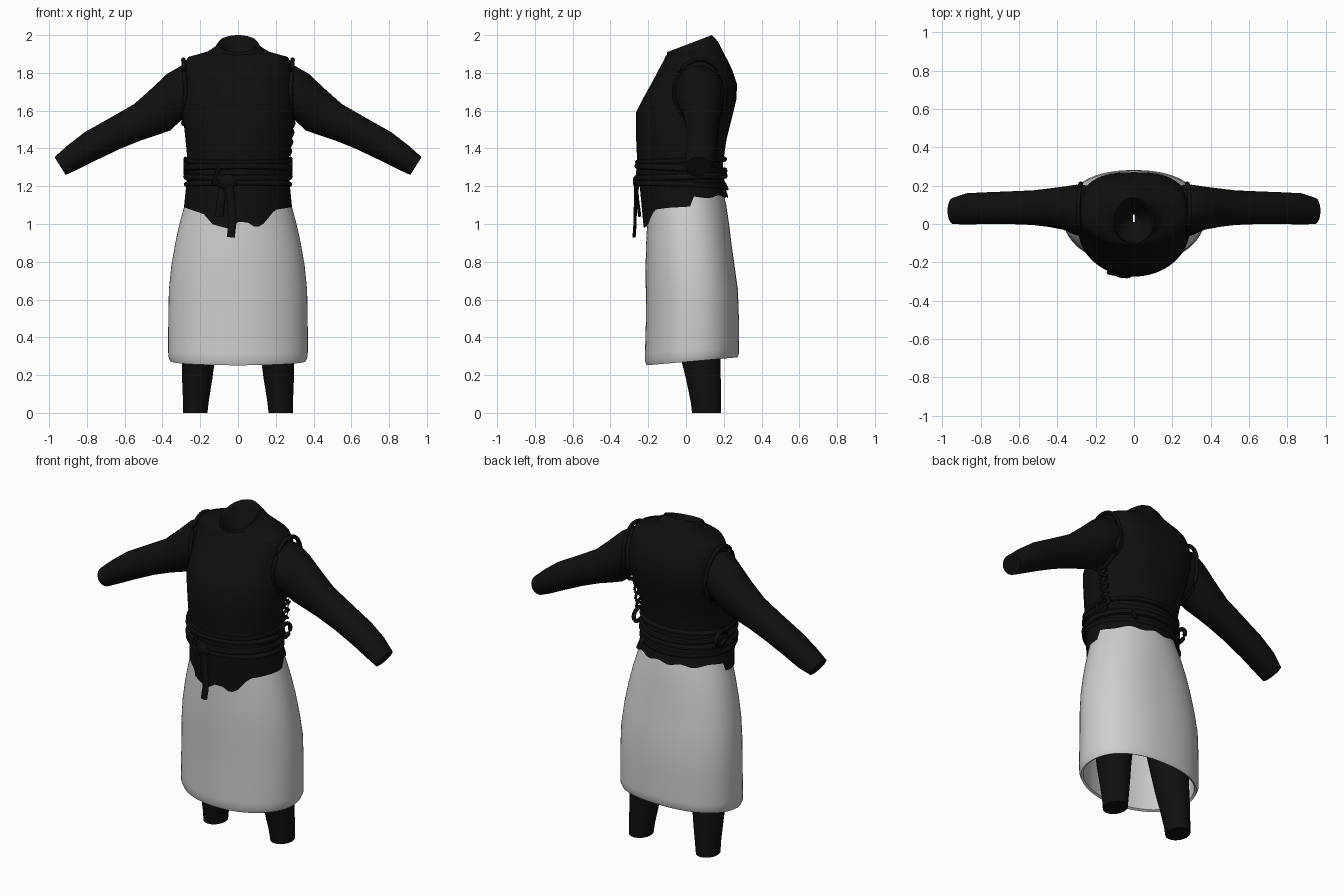
import bpy, bmesh, math
from mathutils import Vector

old = bpy.data.objects.get("Cube")
if old:
    bpy.data.objects.remove(old, do_unlink=True)


def material(name, colour, rough):
    m = bpy.data.materials.new(name)
    m.use_nodes = True
    m.diffuse_color = (*colour, 1)
    node = m.node_tree.nodes["Principled BSDF"]
    node.inputs["Base Color"].default_value = (*colour, 1)
    node.inputs["Roughness"].default_value = rough
    return m


BLACK = material("black cloth", (0.005, 0.005, 0.005), 0.8)
GREY = material("pale grey cloth", (0.62, 0.62, 0.62), 0.8)
SEG = 64


def add_mesh(name, bm, mat):
    bmesh.ops.recalc_face_normals(bm, faces=bm.faces)
    me = bpy.data.meshes.new(name)
    bm.to_mesh(me)
    bm.free()
    me.materials.append(mat)
    me.shade_smooth()
    me.set_sharp_from_angle(angle=math.radians(45))
    ob = bpy.data.objects.new(name, me)
    bpy.context.collection.objects.link(ob)
    return ob


def loft(name, rings, mat, cap_start=False, cap_end=False):
    """Skin a list of closed point rings."""
    bm = bmesh.new()
    rows = [[bm.verts.new(p) for p in ring] for ring in rings]
    n = len(rows[0])
    for a, b in zip(rows, rows[1:]):
        for i in range(n):
            j = (i + 1) % n
            bm.faces.new((a[i], a[j], b[j], b[i]))
    if cap_start:
        bm.faces.new(rows[0])
    if cap_end:
        bm.faces.new(rows[-1])
    return add_mesh(name, bm, mat)


def level(z, rx, front, back, tilt=0, cx=0, power=2.0):
    """Oval ring around the body; power squares off its back half."""
    mid, half = (front + back) / 2, (back - front) / 2
    pts = []
    for i in range(SEG):
        t = math.tau * i / SEG
        c, s = math.cos(t), math.sin(t)
        e = 2 / power if s > 0 else 1
        x = math.copysign(abs(c) ** e, c)
        y = math.copysign(abs(s) ** e, s)
        pts.append(Vector((cx + rx * x, mid + half * y, z + tilt * y)))
    return pts


def tube(name, points, radius, closed=False, flat=1.0):
    """Round or flattened cord along a path, as a mesh."""
    pts = [Vector(p) for p in points]
    n, rings = len(pts), []
    for i, p in enumerate(pts):
        a = pts[(i - 1) % n] if closed else pts[max(i - 1, 0)]
        b = pts[(i + 1) % n] if closed else pts[min(i + 1, n - 1)]
        d = (b - a).normalized()
        side = d.cross(Vector((0, 1, 0) if abs(d.y) < 0.8 else (0, 0, 1))).normalized()
        if closed:
            side = d.cross(Vector((0, 0, 1) if abs(d.z) < 0.8 else (0, 1, 0))).normalized()
        up = side.cross(d)
        rings.append([p + side * radius * math.cos(k * math.tau / 8)
                      + up * radius * flat * math.sin(k * math.tau / 8) for k in range(8)])
    if closed:
        rings.append(rings[0])
    ob = loft(name, rings, BLACK, not closed, not closed)
    if closed:
        bm = bmesh.new()
        bm.from_mesh(ob.data)
        bmesh.ops.remove_doubles(bm, verts=bm.verts, dist=1e-5)
        bm.to_mesh(ob.data)
        bm.free()
    return ob


# Vest: ragged hem, chest, shoulders, tilted collar and inner neck funnel
HEM = [(-.29, 1.09), (-.175, 1.05), (-.14, 1.0), (-.05, .975), (0, 1.01), (.05, 1.01),
       (.095, .98), (.13, .995), (.195, 1.075), (.29, 1.09)]


def hem_height(p):
    if p.y > 0.04:
        return 1.145 + 0.008 * math.sin(p.x * 45)
    for (x0, z0), (x1, z1) in zip(HEM, HEM[1:]):
        if p.x <= x1:
            return z0 + (z1 - z0) * (p.x - x0) / (x1 - x0)
    return 1.09


hem = level(1.1, .286, -.226, .222)
for p in hem:
    p.z = hem_height(p)
vest = [hem,
        level(1.20, .275, -.245, .205),
        level(1.32, .266, -.258, .195),
        level(1.45, .278, -.264, .215, power=2.2),
        level(1.59, .294, -.265, .25, power=2.5),
        level(1.66, .294, -.23, .267, power=2.7),
        level(1.74, .290, -.185, .27, power=2.7),
        level(1.81, .285, -.148, .247, power=2.7),
        level(1.865, .276, -.118, .222, power=2.5),
        level(1.885, .262, -.11, .21, power=2.4),
        level(1.91, .165, -.102, .19, .015),
        level(1.93, .125, -.10, .17, .035),
        level(1.955, .105, -.10, .137, .045),
        level(1.945, .092, -.085, .122, .045),
        level(1.91, .085, -.07, .11, .03),
        level(1.84, .02, .01, .05)]
loft("vest", vest, BLACK)

# Sleeves: top x/z, underside x/z, front and back y of each section
SLEEVE = [((.23, 1.82), (.22, 1.56), -.05, .20),
          ((.30, 1.838), (.30, 1.55), -.06, .205),
          ((.375, 1.795), (.36, 1.495), -.03, .195),
          ((.46, 1.715), (.43, 1.47), -.015, .185),
          ((.55, 1.635), (.51, 1.444), -.005, .175),
          ((.68, 1.56), (.62, 1.40), 0, .17),
          ((.81, 1.487), (.75, 1.338), 0, .165),
          ((.90, 1.418), (.85, 1.288), -.003, .16),
          ((.972, 1.354), (.912, 1.26), 0, .137)]
for side, word in ((1, "left"), (-1, "right")):
    rings = []
    for top, low, front, back in SLEEVE:
        a, b = Vector((side * top[0], 0, top[1])), Vector((side * low[0], 0, low[1]))
        mid = (a + b) / 2 + Vector((0, (front + back) / 2, 0))
        rings.append([mid + (a - b) / 2 * math.cos(t) + Vector((0, (back - front) / 2, 0)) * math.sin(t)
                      for t in (math.tau * i / 32 for i in range(32))])
    loft(word + "_sleeve", rings, BLACK, cap_end=True)

    # Rolled armhole edge
    hole = [(side * (.277 + .012 * abs(math.sin(t))), .075 + .135 * math.cos(t), 1.70 + .17 * math.sin(t))
            for t in (math.tau * i / 40 for i in range(40))]
    tube(word + "_armhole_edge", hole, .012, True)

    # Trouser legs, running up under the skirt
    loft(word + "_leg", [
        level(0, .064, .032, .185, cx=side * .226),
        level(.06, .068, .025, .186, cx=side * .223),
        level(.18, .080, 0, .184, cx=side * .216),
        level(.28, .088, -.025, .182, cx=side * .210),
        level(.45, .100, -.06, .19, cx=side * .200),
        level(.75, .125, -.10, .20, cx=side * .165),
        level(1.0, .130, -.12, .18, cx=side * .135)], BLACK, True, True)

# Skirt: open below, with a rounded lower edge
loft("skirt", [
    level(1.20, .25, -.19, .19),
    level(1.10, .283, -.202, .213, power=2.1),
    level(1.00, .31, -.206, .228, power=2.2),
    level(.90, .332, -.211, .24, power=2.3),
    level(.78, .353, -.214, .257, power=2.3),
    level(.65, .366, -.213, .275, power=2.3),
    level(.50, .369, -.212, .28, power=2.3),
    level(.33, .370, -.217, .281, .016, power=2.3),
    level(.295, .368, -.217, .281, .02, power=2.3),
    level(.273, .358, -.208, .272, .021, power=2.3),
    level(.28, .345, -.196, .26, .02, power=2.3),
    level(.60, .350, -.196, .262, power=2.3),
    level(1.0, .29, -.19, .21)], GREY)

# Waist cords wound around the body at slight slants
for k, (z, tilt, r) in enumerate([(1.335, .008, .014), (1.295, -.012, .017),
                                  (1.25, .006, .018), (1.21, -.008, .015)]):
    tube("waist_cord_%d" % (k + 1), level(z, .272, -.256, .203, tilt), r, True)

# Front knot with hanging ends
bm = bmesh.new()
bmesh.ops.create_uvsphere(bm, u_segments=16, v_segments=8, radius=1)
for v in bm.verts:
    v.co = Vector((-.05 + v.co.x * .05, -.262 + v.co.y * .02, 1.225 + v.co.z * .035))
add_mesh("front_knot", bm, BLACK)
tube("long_cord_end", [(-.05, -.265, 1.23), (-.035, -.268, 1.1), (-.03, -.27, 1.0), (-.038, -.275, .93)], .021, flat=.4)
tube("short_cord_end", [(-.07, -.262, 1.23), (-.09, -.258, 1.14), (-.10, -.245, 1.04)], .021, flat=.4)
tube("front_loop", [(-.10, -.25, 1.30), (-.13, -.252, 1.22), (-.07, -.262, 1.19), (-.04, -.265, 1.24)], .013)

# Side ties at the waist
for side, word in ((1, "left"), (-1, "right")):
    loop = [(side * .277, .06 + .05 * math.cos(t), 1.305 + .04 * math.sin(t))
            for t in (math.tau * i / 16 for i in range(16))]
    tube(word + "_side_loop", loop, .012, True)
tube("back_cord_end", [(.16, .185, 1.24), (.165, .205, 1.21), (.17, .218, 1.18)], .015, flat=.6)

# Crossed lacing up the left flank
for k in range(4):
    z = 1.385 + k * .05
    x = .272 + k * .006
    for d in (-1, 1):
        tube("left_lace_%d" % (2 * k + (d > 0) + 1),
             [(x, .04, z - d * .02), (x + .008, .07, z), (x - .006, .10, z + d * .02)], .008)
